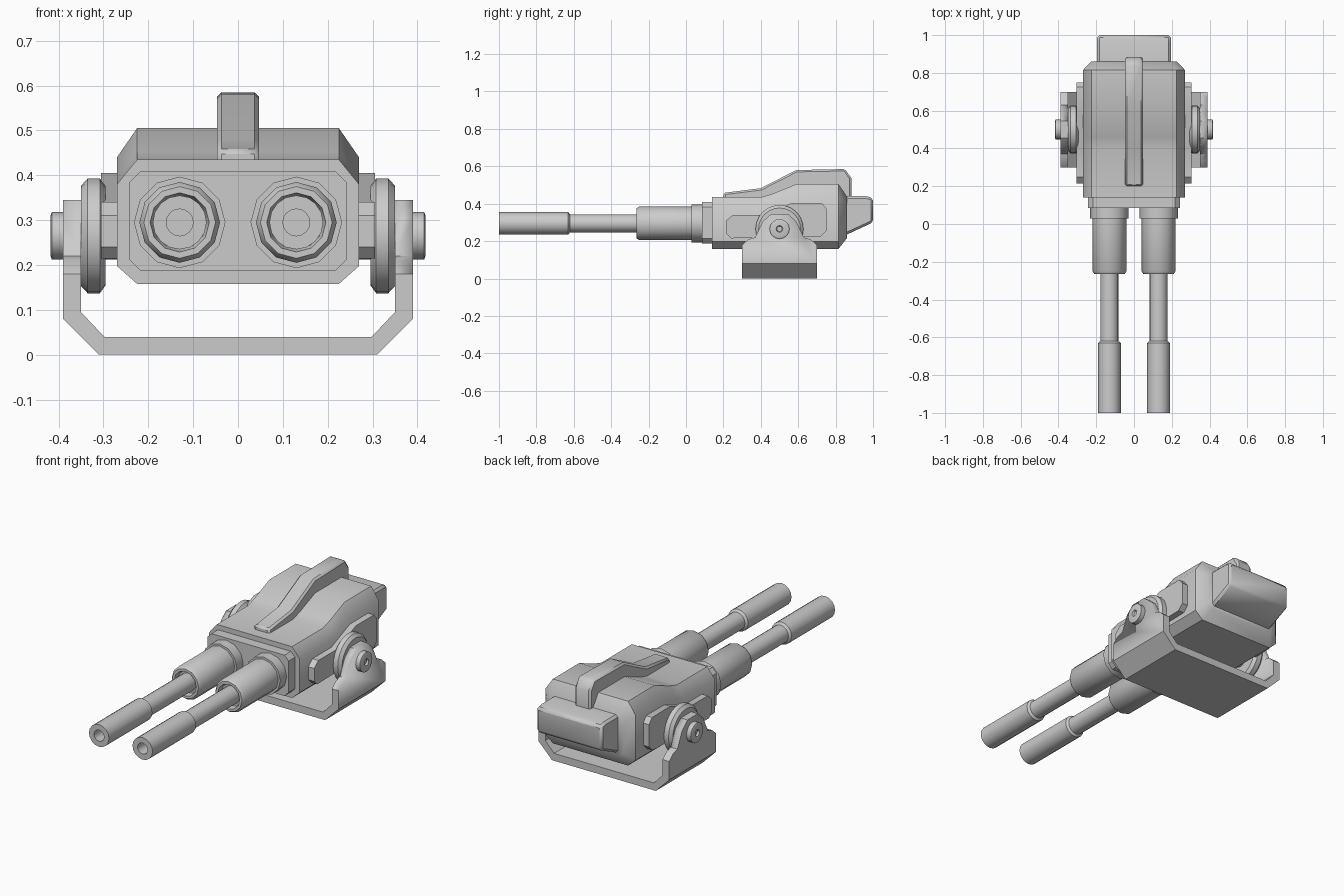
import bpy, bmesh
from math import sin, cos, pi, radians

if "Cube" in bpy.data.objects:
    bpy.data.objects.remove(bpy.data.objects["Cube"])


def finish(name, bm, bevel=0.0, angle=35, segments=1):
    bmesh.ops.recalc_face_normals(bm, faces=bm.faces)
    me = bpy.data.meshes.new(name)
    bm.to_mesh(me)
    bm.free()
    ob = bpy.data.objects.new(name, me)
    bpy.context.collection.objects.link(ob)
    bpy.ops.object.select_all(action='DESELECT')
    ob.select_set(True)
    bpy.context.view_layer.objects.active = ob
    if bevel:
        m = ob.modifiers.new("Bevel", 'BEVEL')
        m.width, m.segments = bevel, segments
        m.limit_method, m.angle_limit = 'ANGLE', radians(40)
        bpy.ops.object.modifier_apply(modifier="Bevel")
    bpy.ops.object.shade_smooth_by_angle(angle=radians(angle))
    return ob


def loft(name, rings, closed=False, **kw):
    """Skin a list of equal-length point rings; cap the ends unless closed."""
    bm = bmesh.new()
    vs = [[bm.verts.new(p) for p in r] for r in rings]
    n = len(vs[0])
    for a, b in zip(vs, vs[1:]):
        for i in range(n):
            j = (i + 1) % n
            bm.faces.new((a[i], a[j], b[j], b[i]))
    bm.faces.new(vs[0])
    bm.faces.new(vs[-1])
    return finish(name, bm, **kw)


def prism_x(name, yz, x0, x1, **kw):
    return loft(name, [[(x, y, z) for y, z in yz] for x in (x0, x1)], **kw)


def prism_y(name, xz, y0, y1, **kw):
    return loft(name, [[(x, y, z) for x, z in xz] for y in (y0, y1)], **kw)


def lathe(name, profile, centre, axis, side=1, n=12, **kw):
    """Turn (radius, position) pairs around a line parallel to x or y."""
    rings = []
    for r, p in profile:
        ring = []
        for i in range(n):
            a = 2 * pi * i / n
            u, v = centre[0] + r * cos(a), centre[1] + r * sin(a)
            ring.append((u, p, v) if axis == 'y' else (side * p, u, v))
        rings.append(ring)
    return loft(name, rings, **kw)


def octagon(y, w, z0, z1, cx, cb, ct):
    """Cross-section with chamfered corners, cb below and ct above."""
    return [(-w, y, z0 + cb), (-w + cx, y, z0), (w - cx, y, z0), (w, y, z0 + cb),
            (w, y, z1 - ct), (w - cx, y, z1), (-w + cx, y, z1), (-w, y, z1 - ct)]


# Main housing, with a raised rear and chamfered tail
loft("turret_housing", [
    octagon(0.14, 0.27, 0.158, 0.435, 0.045, 0.04, 0.055),
    octagon(0.40, 0.27, 0.158, 0.435, 0.045, 0.04, 0.055),
    octagon(0.46, 0.27, 0.158, 0.452, 0.045, 0.04, 0.06),
    octagon(0.59, 0.27, 0.158, 0.505, 0.045, 0.04, 0.065),
    octagon(0.815, 0.27, 0.158, 0.505, 0.045, 0.04, 0.065),
    octagon(0.86, 0.228, 0.215, 0.44, 0.035, 0.03, 0.04)], angle=40)

# Front plate that carries the guns
loft("front_plate", [octagon(y, 0.243, 0.188, 0.408, 0.025, 0.025, 0.025)
                     for y in (0.085, 0.15)])

# Rear counterweight box
prism_x("rear_box", [(0.80, 0.44), (0.965, 0.44), (1.0, 0.43), (1.0, 0.30),
                     (0.86, 0.235), (0.80, 0.235)], -0.195, 0.195, bevel=0.012)

# Spine along the top
prism_x("top_spine", [(0.20, 0.42), (0.20, 0.458), (0.40, 0.483), (0.59, 0.58),
                      (0.85, 0.585), (0.885, 0.535), (0.885, 0.42)],
        -0.047, 0.047, bevel=0.01)

for s, tag in ((-1, "left"), (1, "right")):
    c = (s * 0.13, 0.295)
    # Gun: collar, sleeve with recessed mouth, barrel with bored muzzle
    lathe(tag + "_gun_collar", [(0.102, 0.10), (0.102, 0.03), (0.085, 0.03)], c, 'y')
    lathe(tag + "_gun_sleeve", [(0.09, 0.04), (0.09, -0.25), (0.08, -0.265),
                                (0.066, -0.265), (0.06, -0.24)], c, 'y')
    lathe(tag + "_gun_barrel", [(0.048, -0.23), (0.048, -0.62), (0.06, -0.63),
                                (0.06, -1.0), (0.03, -1.0), (0.03, -0.9)],
          c, 'y', n=16)

    # Side armour panel, stepped up towards the rear
    prism_x(tag + "_side_panel",
            [(0.215, 0.24), (0.24, 0.215), (0.72, 0.225), (0.75, 0.255),
             (0.75, 0.375), (0.725, 0.405), (0.57, 0.405), (0.41, 0.34),
             (0.25, 0.34), (0.215, 0.31)], s * 0.255, s * 0.305)

    # Pivot disc and the pin with a dimpled head
    p = (0.5, 0.265)
    lathe(tag + "_pivot_disc", [(0.11, 0.295), (0.128, 0.308), (0.128, 0.335),
                                (0.112, 0.35)], p, 'x', s, n=24)
    lathe(tag + "_pivot_pin", [(0.053, 0.26), (0.053, 0.415), (0.045, 0.418),
                               (0.018, 0.418), (0.014, 0.408)], p, 'x', s, n=16)

# Cradle: U-shaped bracket trimmed to the ear outline
half = [(0.31, 0), (0.39, 0.08), (0.39, 0.4), (0.35, 0.4), (0.35, 0.095), (0.298, 0.04)]
cradle = prism_y("cradle", half + [(-x, z) for x, z in reversed(half)], 0.3, 0.7)
ear = [(0.2, -0.1), (0.2, 0.18), (0.3, 0.18), (0.335, 0.21), (0.37, 0.22),
       (0.41, 0.305), (0.455, 0.345)]
cutter = prism_x("ear_cutter", ear + [(1 - y, z) for y, z in reversed(ear)], -0.6, 0.6)
cutter.hide_render = True
m = cradle.modifiers.new("Trim", 'BOOLEAN')
m.operation, m.object, m.solver = 'INTERSECT', cutter, 'EXACT'
bpy.context.view_layer.objects.active = cradle
bpy.ops.object.modifier_apply(modifier="Trim")
bpy.data.objects.remove(cutter)
